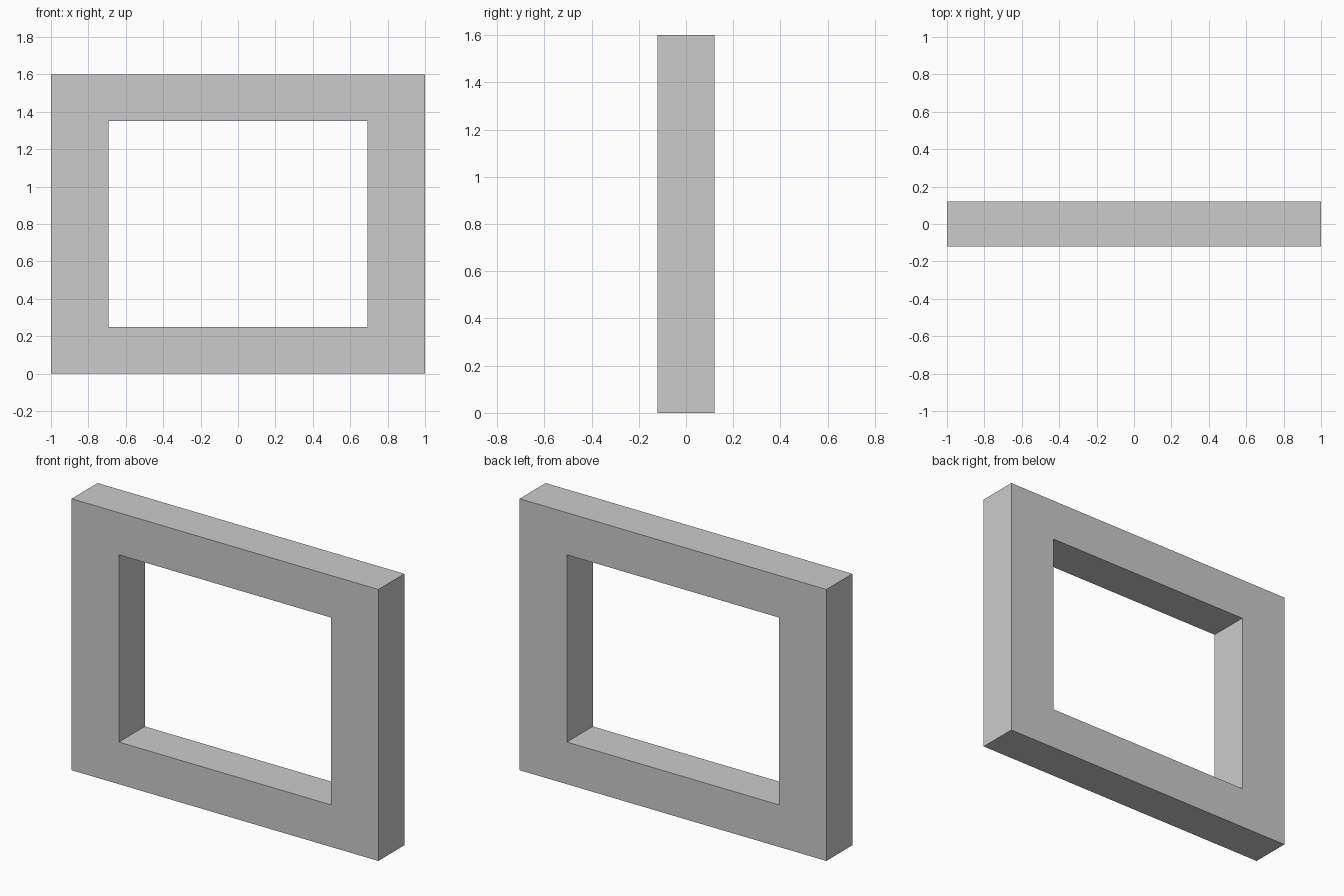
import bpy, bmesh

if "Cube" in bpy.data.objects:
    bpy.data.objects.remove(bpy.data.objects["Cube"])

OUTER = (1.0, 0.8)       # half width, half height
INNER = (0.692, 0.552)   # half size of the opening
DEPTH = 0.121            # half thickness
MID_Z = 0.8


def loop(bm, half, y):
    """Rectangular ring of four vertices in the XZ plane."""
    w, h = half
    return [bm.verts.new((sx * w, y, MID_Z + sz * h))
            for sx, sz in ((-1, -1), (1, -1), (1, 1), (-1, 1))]


# Frame: four rectangular loops bridged into a closed band
bm = bmesh.new()
loops = [loop(bm, OUTER, -DEPTH), loop(bm, OUTER, DEPTH),
         loop(bm, INNER, DEPTH), loop(bm, INNER, -DEPTH)]
for k in range(4):
    a, b = loops[k], loops[(k + 1) % 4]
    for i in range(4):
        j = (i + 1) % 4
        bm.faces.new((a[i], a[j], b[j], b[i]))
bmesh.ops.recalc_face_normals(bm, faces=bm.faces)

mesh = bpy.data.meshes.new("frame")
bm.to_mesh(mesh)
bm.free()
frame = bpy.data.objects.new("frame", mesh)
bpy.context.collection.objects.link(frame)
